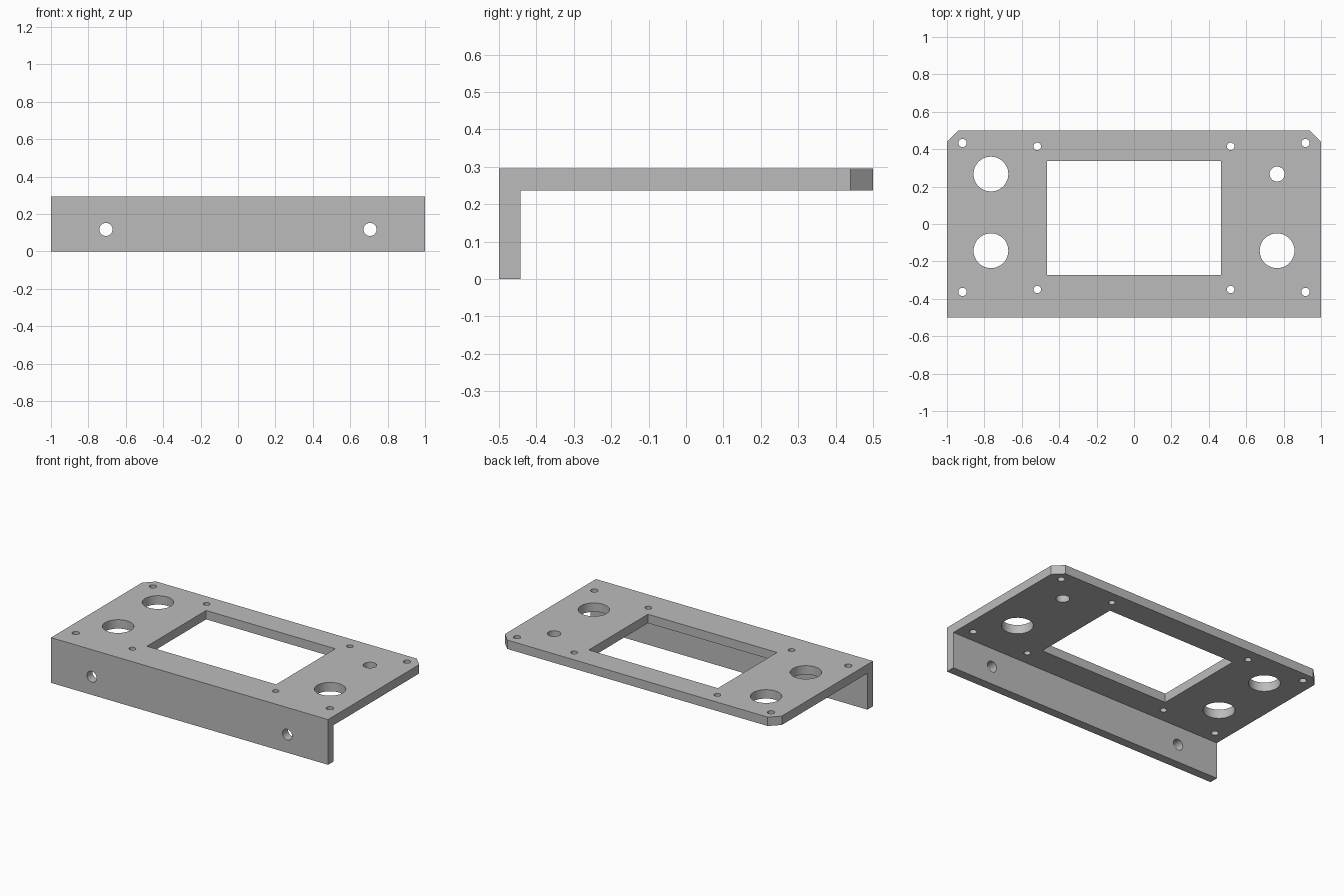
import bpy, bmesh, math
from mathutils import Matrix

old = bpy.data.objects.get("Cube")
if old:
    bpy.data.objects.remove(old, do_unlink=True)

HEIGHT, THICK, CHAMFER = 0.295, 0.058, 0.06

grey = bpy.data.materials.new("plain grey")
grey.use_nodes = True
colour = (0.5, 0.5, 0.5, 1)
grey.diffuse_color = colour
grey.node_tree.nodes["Principled BSDF"].inputs["Base Color"].default_value = colour


def make_object(name, bm):
    bmesh.ops.recalc_face_normals(bm, faces=bm.faces)
    mesh = bpy.data.meshes.new(name)
    bm.to_mesh(mesh)
    bm.free()
    mesh.materials.append(grey)
    obj = bpy.data.objects.new(name, mesh)
    bpy.context.collection.objects.link(obj)
    return obj


# Bracket: L-shaped side profile swept across the width
bm = bmesh.new()
profile = [(-0.5, 0), (-0.5 + THICK, 0), (-0.5 + THICK, HEIGHT - THICK),
           (0.5, HEIGHT - THICK), (0.5, HEIGHT), (-0.5, HEIGHT)]
face = bm.faces.new([bm.verts.new((-1, y, z)) for y, z in profile])
swept = bmesh.ops.extrude_face_region(bm, geom=[face])["geom"]
bmesh.ops.translate(bm, vec=(2, 0, 0),
                    verts=[v for v in swept if isinstance(v, bmesh.types.BMVert)])

# Chamfered rear corners
corners = [e for e in bm.edges
           if all(v.co.y > 0.49 for v in e.verts)
           and abs(e.verts[0].co.x - e.verts[1].co.x) < 0.01]
bmesh.ops.bevel(bm, geom=corners, offset=CHAMFER, segments=1,
                affect='EDGES', profile=0.5)
bracket = make_object("mounting_bracket", bm)

# Cutters for every opening
cut = bmesh.new()


def drill(x, y, z, radius, depth, along_y=False):
    matrix = Matrix.Translation((x, y, z))
    if along_y:
        matrix = matrix @ Matrix.Rotation(math.pi / 2, 4, 'X')
    bmesh.ops.create_cone(cut, cap_ends=True, segments=48, radius1=radius,
                          radius2=radius, depth=depth, matrix=matrix)


for side in (-1, 1):
    # Corner screw holes, display screw holes, front panel holes
    for x, y, r in ((0.917, 0.433, 0.022), (0.917, -0.363, 0.022),
                    (0.517, 0.415, 0.02), (0.517, -0.35, 0.02)):
        drill(side * x, y, HEIGHT, r, 0.2)
    drill(side * 0.706, -0.47, 0.118, 0.035, 0.2, along_y=True)
    # Large control holes, with one smaller hole at the rear left
    drill(side * 0.765, -0.143, HEIGHT, 0.093, 0.2)
    drill(side * 0.765, 0.267, HEIGHT, 0.093 if side < 0 else 0.04, 0.2)

# Rectangular window
bmesh.ops.create_cube(cut, size=1, matrix=Matrix.Translation((0, 0.032, HEIGHT))
                      @ Matrix.Diagonal((0.932, 0.61, 0.2, 1)))
cutter = make_object("opening_cutter", cut)
cutter.hide_render = True

# Cut the openings and bake the result
boolean = bracket.modifiers.new("openings", 'BOOLEAN')
boolean.operation = 'DIFFERENCE'
boolean.solver = 'EXACT'
boolean.object = cutter
bpy.ops.object.select_all(action='DESELECT')
bracket.select_set(True)
bpy.context.view_layer.objects.active = bracket
bpy.ops.object.modifier_apply(modifier=boolean.name)
bpy.data.objects.remove(cutter, do_unlink=True)
bpy.ops.object.shade_smooth_by_angle(angle=math.radians(30))
